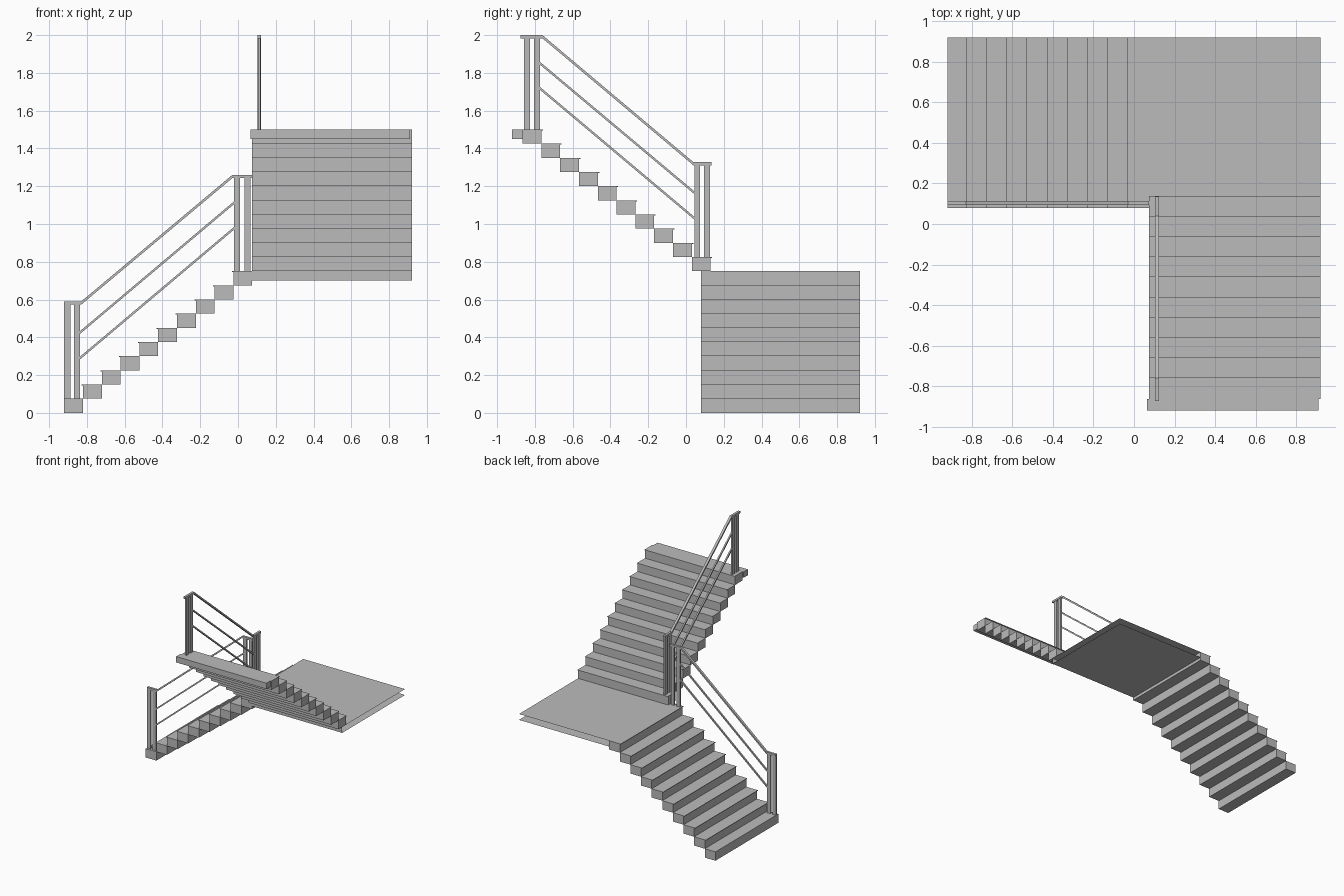
import bpy
import bmesh

cube = bpy.data.objects.get("Cube")
if cube:
    bpy.data.objects.remove(cube)

grey = bpy.data.materials.new("plain_grey")
grey.use_nodes = True
grey.diffuse_color = (0.5, 0.5, 0.5, 1)
grey.node_tree.nodes["Principled BSDF"].inputs["Base Color"].default_value = (0.5, 0.5, 0.5, 1)


def add_prism(bm, axis, profile, near, far):
    """Extrude a (run, height) profile sideways; axis is the run direction."""
    def place(run, side, z):
        return (run, side, z) if axis == "x" else (side, run, z)
    rings = [[bm.verts.new(place(r, s, z)) for r, z in profile] for s in (near, far)]
    bm.faces.new(rings[0])
    bm.faces.new(rings[1][::-1])
    n = len(profile)
    for i in range(n):
        j = (i + 1) % n
        bm.faces.new((rings[0][i], rings[1][i], rings[1][j], rings[0][j]))


def rect(r0, r1, z0, z1):
    return [(r0, z0), (r1, z0), (r1, z1), (r0, z1)]


def band(points, depth):
    """Strip of constant vertical depth hanging below a polyline."""
    return points + [(r, z - depth) for r, z in reversed(points)]


def finish(bm, name):
    bmesh.ops.recalc_face_normals(bm, faces=bm.faces[:])
    mesh = bpy.data.meshes.new(name)
    bm.to_mesh(mesh)
    bm.free()
    mesh.materials.append(grey)
    obj = bpy.data.objects.new(name, mesh)
    bpy.context.collection.objects.link(obj)
    return obj


def build(name, axis, profiles, near, far):
    bm = bmesh.new()
    for profile in profiles:
        add_prism(bm, axis, profile, near, far)
    return finish(bm, name)


STEPS, GOING, RISE = 10, 0.0995, 0.075


def flight(name, axis, start, direction, base, near, far, first_nosing):
    blocks, noses = [], []
    for i in range(STEPS):
        front = start + direction * GOING * i
        back = front + direction * GOING
        z = base + RISE * i
        blocks.append(rect(front, back, z, z + RISE))
        if i >= first_nosing:
            noses.append(rect(front - direction * 0.008, front, z + RISE - 0.005, z + RISE))
    build(name + "_steps", axis, blocks, near, far)
    build(name + "_nosings", axis, noses, near, far)


def railing(name, axis, centre, handrail, posts, bars):
    build(name + "_handrail", axis, [band(handrail, 0.017)], centre - 0.01, centre + 0.01)
    build(name + "_posts", axis, [rect(*p) for p in posts], centre - 0.007, centre + 0.007)
    build(name + "_bars", axis, [band(b, 0.015) for b in bars], centre - 0.006, centre + 0.006)


# Lower flight climbs toward +x, upper flight climbs toward the front
flight("lower_flight", "x", -0.92, 1, 0, 0.08, 0.92, 1)
flight("upper_flight", "y", 0.13, -1, 0.75, 0.075, 0.92, 0)

# Landing: two thin sheets joined by a front wall, open on the outer sides
bm = bmesh.new()
add_prism(bm, "x", rect(0.075, 0.92, 0.70, 0.75), 0.08, 0.92)
bm.normal_update()
bmesh.ops.recalc_face_normals(bm, faces=bm.faces[:])
open_sides = [f for f in bm.faces if f.normal.y > 0.5 or f.normal.x > 0.5]
bmesh.ops.delete(bm, geom=open_sides, context="FACES")
finish(bm, "landing")

# Edge slab at the head of the stairs
build("top_slab", "y", [rect(-0.92, -0.865, 1.45, 1.5)], 0.065, 0.91)

# Railings with twin flat posts at both ends
railing("lower_railing", "x", 0.104,
        [(-0.92, 0.59), (-0.83, 0.59), (-0.03, 1.26), (0.075, 1.26)],
        [(-0.92, -0.886, 0.075, 0.58), (-0.868, -0.836, 0.075, 0.58),
         (-0.02, 0.01, 0.75, 1.25), (0.035, 0.065, 0.75, 1.25)],
        [[(-0.84, 0.43), (-0.015, 1.125)], [(-0.84, 0.295), (-0.015, 0.99)]])
railing("upper_railing", "y", 0.113,
        [(-0.875, 2.0), (-0.76, 2.0), (0.04, 1.327), (0.135, 1.327)],
        [(-0.857, -0.825, 1.5, 1.99), (-0.804, -0.772, 1.5, 1.99),
         (0.045, 0.074, 0.825, 1.315), (0.095, 0.127, 0.825, 1.315)],
        [[(-0.775, 1.86), (0.048, 1.17)], [(-0.775, 1.727), (0.048, 1.035)]])
